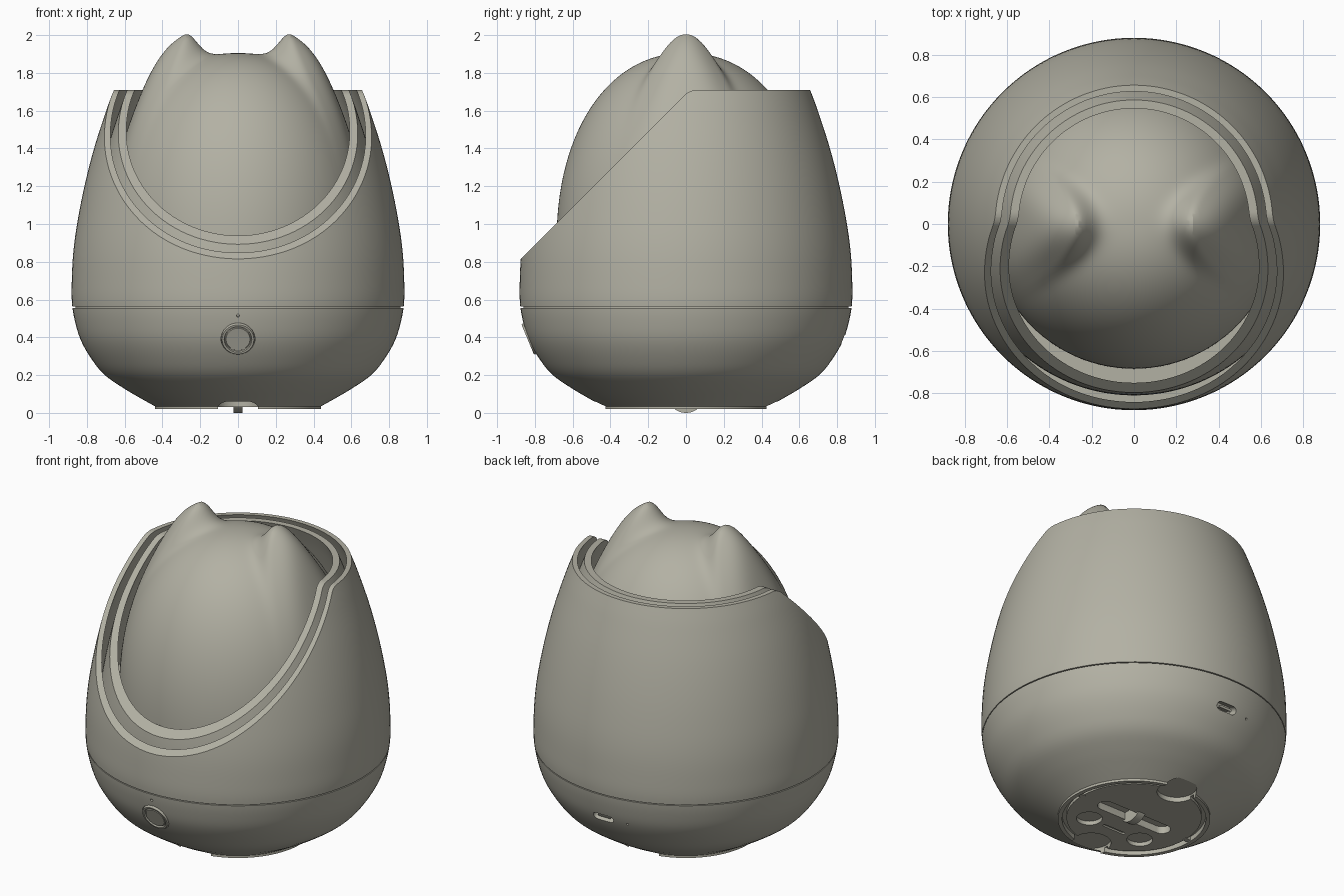
import bpy, bmesh, math
from mathutils import Matrix, Vector

cube = bpy.data.objects.get("Cube")
if cube:
    bpy.data.objects.remove(cube)

mat = bpy.data.materials.new("warm_grey")
mat.use_nodes = True
COLOUR = (0.45, 0.44, 0.37, 1)
mat.diffuse_color = COLOUR
bsdf = next(n for n in mat.node_tree.nodes if n.type == 'BSDF_PRINCIPLED')
bsdf.inputs["Base Color"].default_value = COLOUR

# Outer silhouette of the body as (height, radius)
BODY = [(.035, .44), (.08, .52), (.13, .605), (.2, .705), (.28, .772), (.38, .83),
        (.48, .862), (.58, .879), (.7, .88), (.85, .872), (1.0, .852), (1.2, .813),
        (1.4, .762), (1.6, .698), (1.71, .657), (1.8, .62)]


def radius(z):
    """Smooth body radius at height z."""
    def slope(i):
        a, b = BODY[max(i - 1, 0)], BODY[min(i + 1, len(BODY) - 1)]
        return (b[1] - a[1]) / (b[0] - a[0])
    i = max(k for k in range(len(BODY) - 1) if k == 0 or BODY[k][0] <= z)
    (z0, r0), (z1, r1) = BODY[i], BODY[i + 1]
    h = z1 - z0
    t = (z - z0) / h
    return ((1 + 2 * t) * (1 - t) ** 2 * r0 + t * t * (3 - 2 * t) * r1
            + h * t * (1 - t) * ((1 - t) * slope(i) - t * slope(i + 1)))


def heights(a, b, n):
    return [a + (b - a) * i / n for i in range(n + 1)]


def finish(name, bm):
    bmesh.ops.recalc_face_normals(bm, faces=bm.faces[:])
    mesh = bpy.data.meshes.new(name)
    bm.to_mesh(mesh)
    bm.free()
    mesh.materials.append(mat)
    ob = bpy.data.objects.new(name, mesh)
    bpy.context.collection.objects.link(ob)
    return ob


def lathe(name, points, closed=False, steps=128, matrix=None):
    bm = bmesh.new()
    verts = [bm.verts.new((r, 0, z)) for r, z in points]
    pairs = list(zip(verts, verts[1:])) + ([(verts[-1], verts[0])] if closed else [])
    edges = [bm.edges.new(p) for p in pairs]
    bmesh.ops.spin(bm, geom=verts + edges, cent=(0, 0, 0), axis=(0, 0, 1),
                   angle=math.tau, steps=steps, use_merge=True)
    bmesh.ops.remove_doubles(bm, verts=bm.verts[:], dist=1e-5)
    if matrix:
        bm.transform(matrix)
    return finish(name, bm)


def prism(bm, outline, z0, z1, matrix):
    low = [bm.verts.new(matrix @ Vector((x, y, z0))) for x, y in outline]
    high = [bm.verts.new(matrix @ Vector((x, y, z1))) for x, y in outline]
    bm.faces.new(low[::-1])
    bm.faces.new(high)
    for i in range(len(low)):
        bm.faces.new((low[i - 1], low[i], high[i], high[i - 1]))


def slot(length, width, n=40):
    """Rounded slot outline; a circle when length equals width."""
    pts = []
    for i in range(n):
        a = math.tau * (i + .5) / n
        shift = math.copysign((length - width) / 2, math.cos(a))
        pts.append((math.cos(a) * width / 2 + shift, math.sin(a) * width / 2))
    return pts


def on_wall(x, z, side):
    """Frame on the wall surface, local z pointing outwards."""
    slope = (radius(z + .01) - radius(z - .01)) / .02
    n = Vector((0, side, -slope)).normalized()
    xa = Vector((1, 0, 0))
    rot = Matrix((xa, n.cross(xa), n)).transposed().to_4x4()
    return Matrix.Translation((x, side * math.sqrt(radius(z) ** 2 - x * x), z)) @ rot


def carve(ob, cutter):
    cutter.hide_render = True
    mod = ob.modifiers.new("cut", 'BOOLEAN')
    mod.operation, mod.solver, mod.object = 'DIFFERENCE', 'EXACT', cutter
    bpy.context.view_layer.objects.active = ob
    bpy.ops.object.modifier_apply(modifier=mod.name)


def smooth(ob):
    bpy.ops.object.select_all(action='DESELECT')
    ob.select_set(True)
    bpy.context.view_layer.objects.active = ob
    bpy.ops.object.shade_smooth_by_angle(angle=math.radians(28))


# Lower bowl with foot ring, groove and seam neck
bowl_side = [(radius(z), z) for z in heights(.035, .556, 32)]
bowl = lathe("lower_bowl",
             [(0, .03), (.39, .03), (.39, .05), (.415, .05), (.415, .02), (.44, .02)]
             + bowl_side + [(.86, .556), (.86, .568), (0, .568)])

# Recesses: button, indicator, port, pin hole and underside details
bm = bmesh.new()
button_frame = on_wall(0, .39, -1)
port_frame = on_wall(0, .39, 1)
prism(bm, slot(.18, .18, 64), -.03, .05, button_frame)
prism(bm, slot(.016, .016, 16), -.02, .03, on_wall(0, .515, -1))
prism(bm, slot(.14, .05), -.06, .03, port_frame)
prism(bm, slot(.014, .014, 16), -.02, .03, on_wall(-.16, .385, 1))
prism(bm, slot(.52, .1), -.05, .075, Matrix())
prism(bm, slot(.16, .02), -.05, .04, Matrix.Translation((0, -.18, 0)))
for s in (-1, 1):
    prism(bm, slot(.15, .15), -.05, .055, Matrix.Translation((s * .19, -.175, 0)))
    prism(bm, slot(.23, .23), -.05, .06, Matrix.Translation((0, s * .385, 0)))
recesses = finish("recess_cutter", bm)
carve(bowl, recesses)
bpy.data.objects.remove(recesses)

button = lathe("power_button", [(0, .001), (.063, .001), (.066, -.006), (.07, -.006),
                                (.073, .004), (.084, .004), (.088, -.003), (.088, -.03)],
               steps=64, matrix=button_frame)

bm = bmesh.new()
prism(bm, slot(.09, .014), -.06, -.012, port_frame)
tongue = finish("port_tongue", bm)

# Roller below the base and the bridges across the foot groove
bm = bmesh.new()
prism(bm, slot(.2, .2, 64), -.025, .025,
      Matrix.Translation((0, 0, .1)) @ Matrix.Rotation(math.pi / 2, 4, 'Y'))
roller = finish("underside_roller", bm)
bm = bmesh.new()
for s in (-1, 1):
    prism(bm, [(-.02, -.015), (.02, -.015), (.02, .015), (-.02, .015)], .026, .052,
          Matrix.Translation((s * .4, 0, 0)))
bridges = finish("foot_bridges", bm)


# Two nested shells, opened by a slanted cut with a rounded corner
def shell(name, outer, inner, bottom):
    zs = heights(bottom, 1.77, 48)
    return lathe(name, [(radius(z) - outer, z) for z in zs]
                 + [(radius(z) - inner, z) for z in reversed(zs)], closed=True)


outer_shell = shell("outer_shell", 0, .03, .562)
inner_shell = shell("inner_shell", .07, .11, .575)

fillet = .0966
arc = [math.radians(45 * (1 - i / 8)) for i in range(9)]
opening = [(-1.2, .49)]
opening += [(.06 - fillet * math.sin(t), 1.71 - fillet + fillet * math.cos(t)) for t in arc]
opening += [(1.2, 1.71), (1.2, 2.3), (-1.2, 2.3)]
bm = bmesh.new()
yz_to_world = Matrix(((0, 0, 1, 0), (1, 0, 0, 0), (0, 1, 0, 0), (0, 0, 0, 1)))
prism(bm, opening, -1.3, 1.3, yz_to_world)
wedge = finish("opening_cutter", bm)
carve(outer_shell, wedge)
carve(inner_shell, wedge)
bpy.data.objects.remove(wedge)

tray = lathe("inner_tray", [(0, .86), (.775, .86), (.775, .9), (0, .9)])

# Domed head, with two ears pulled up out of its surface
POWER = 2.15
dome = [(.685, .85)]
for i in range(57):
    a = math.pi / 2 * i / 56
    dome.append((.685 * max(math.cos(a), 0) ** (2 / POWER) if i < 56 else 0,
                 .9 + 1.005 * math.sin(a) ** (2 / POWER)))
head = lathe("head", dome, steps=160)
for v in head.data.vertices:
    x, y, z = v.co
    if z > .95:
        d = abs(x) - .285 - 2.5 * y * y
        fall = (d / .264) ** 3 if d > 0 else (d / .09) ** 2
        v.co.z += .171 * math.exp(-fall - (y / .19) ** 2)

for ob in (bowl, button, tongue, roller, bridges, outer_shell, inner_shell, tray, head):
    smooth(ob)
